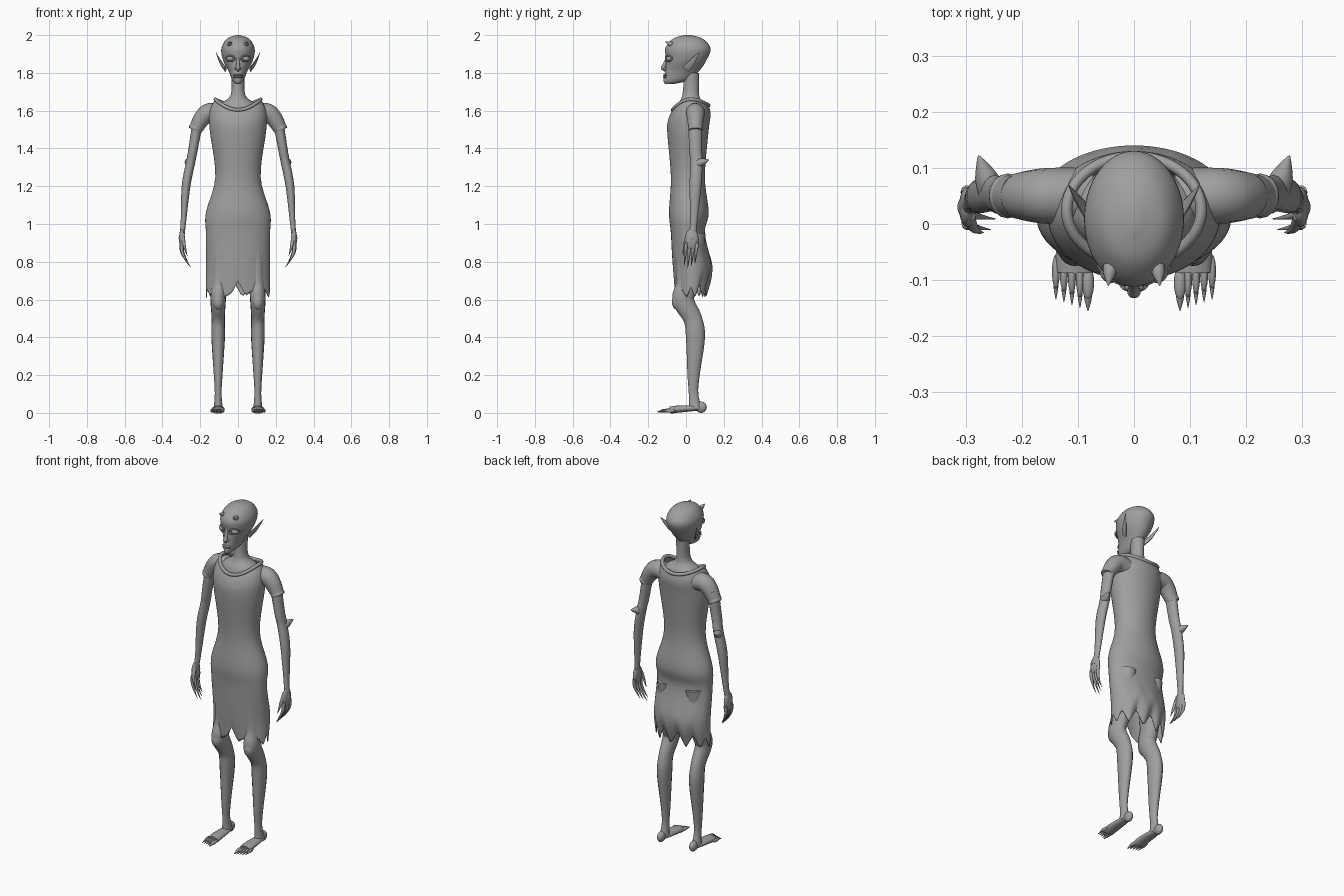
import bpy, bmesh, math
from mathutils import Vector, Matrix

cube = bpy.data.objects.get("Cube")
if cube:
    bpy.data.objects.remove(cube)

grey = bpy.data.materials.new("plain grey")
grey.use_nodes = True
shade = (.35, .35, .35, 1)
grey.diffuse_color = shade
grey.node_tree.nodes["Principled BSDF"].inputs["Base Color"].default_value = shade
across_x, across_y, across_z = Matrix.Identity(3)
parts = []


def finish(name, bm, mirror):
    """Turn a bmesh into a named grey object, mirrored if paired."""
    bmesh.ops.recalc_face_normals(bm, faces=bm.faces)
    mesh = bpy.data.meshes.new(name)
    bm.to_mesh(mesh)
    bm.free()
    mesh.materials.append(grey)
    part = bpy.data.objects.new(name, mesh)
    bpy.context.collection.objects.link(part)
    if mirror:
        part.modifiers.new("mirror", 'MIRROR')
    parts.append(part)
    return part


def smooth_rows(rows, steps=5):
    """Interpolate rows with a spline through every row."""
    rows = [Vector(row) for row in rows]
    result = []
    for before, start, end, after in zip(rows[:1] + rows, rows, rows[1:], rows[2:] + rows[-1:]):
        leave, arrive = (end - before) / 2, (after - start) / 2
        for step in range(steps):
            t = step / steps
            ease = t * t * (3 - 2 * t)
            result.append(start.lerp(end, ease) + leave * t * (1 - t) ** 2 - arrive * t * t * (1 - t))
    return result + rows[-1:]


def bridge(name, rings, mirror=False, caps=True, closed=False):
    """Join rings of points into a skin."""
    bm = bmesh.new()
    loops = [[bm.verts.new(point) for point in ring] for ring in rings]
    if closed:
        loops.append(loops[0])
    for low, high in zip(loops, loops[1:]):
        for i in range(len(low)):
            bm.faces.new((low[i - 1], low[i], high[i], high[i - 1]))
    if caps and not closed:
        bm.faces.new(loops[0])
        bm.faces.new(loops[-1])
    return finish(name, bm, mirror)


def angles(count):
    return [math.tau * i / count for i in range(count)]


def tube(name, rows, deep=1, across=across_x, sides=16, mirror=True, closed=False):
    """Limb along a path of (x, y, z, radius); deep flattens it."""
    if not closed:
        rows = smooth_rows(rows)
    rings = []
    for i, row in enumerate(rows):
        ahead = rows[(i + 1) % len(rows)] if closed else rows[min(i + 1, len(rows) - 1)]
        behind = rows[i - 1] if closed else rows[max(i - 1, 0)]
        along = (Vector(ahead[:3]) - Vector(behind[:3])).normalized()
        side = (across - along * across.dot(along)).normalized()
        rings.append([Vector(row[:3]) + row[3] * (side * math.cos(a) + along.cross(side) * deep * math.sin(a))
                      for a in angles(sides)])
    return bridge(name, rings, mirror, closed=closed)


def spike(name, base, tip, radius, bow=(0, 0, 0), **options):
    """Tapered point, bent sideways by bow."""
    base, tip, bow = Vector(base), Vector(tip), Vector(bow)
    rows = []
    for t in (0, .4, .8, 1):
        centre = base.lerp(tip, t) + bow * math.sin(math.pi * t)
        rows.append((*centre, radius * max(1 - t * t, .05)))
    tube(name, rows, sides=10, **options)


def ball(name, centre, size, mirror=True):
    bm = bmesh.new()
    bmesh.ops.create_uvsphere(bm, u_segments=20, v_segments=12, radius=1,
                              matrix=Matrix.LocRotScale(Vector(centre), None, Vector(size)))
    finish(name, bm, mirror)


def stack(name, rows, lift=lambda z, a: 0, caps=True):
    """Level oval rings from rows of (z, front y, back y, half width)."""
    rings = []
    for z, front, back, half in smooth_rows(rows):
        rings.append([(half * math.cos(a), (front + back) / 2 + (back - front) / 2 * math.sin(a), z + lift(z, a))
                      for a in angles(72)])
    return bridge(name, rings, caps=caps)


def dress_lift(z, a):
    """Dip the neckline front and back, and tear the hem."""
    facing = math.sin(a)
    dip = max(z - 1.5, 0) * facing * facing * (.35 if facing < 0 else .2)
    tooth = abs(a * 11 / math.pi % 2 - 1) * (.06 + .03 * facing)
    notch = max(.09 - abs(math.cos(a)) / 3, 0) if facing < 0 else 0
    torn = min(max(.85 - z, 0) * 4, 1)
    return torn * max(tooth, notch) - dip


# Ragged dress
neckline = (1.66, -.07, .12, .12)
dress = stack("dress", [(.61, -.06, .11, .17), (.75, -.07, .14, .17), (.95, -.08, .1, .17), (1.06, -.09, .12, .17),
                        (1.25, -.08, .1, .12), (1.5, -.1, .12, .15), (1.6, -.09, .13, .15), neckline],
              dress_lift, caps=False)
cloth = dress.modifiers.new("cloth", 'SOLIDIFY')
cloth.thickness = .005

# Rolled collar on the neckline
height, front, back, half = neckline
tube("collar", [(half * math.cos(a), (front + back) / 2 + (back - front) / 2 * math.sin(a),
                 height + dress_lift(height, a), .01) for a in angles(48)],
     across=across_z, sides=8, mirror=False, closed=True)

# Sleeves and cuffs
tube("sleeve", [(.08, .05, 1.58, .05), (.15, .05, 1.59, .05), (.19, .05, 1.56, .045), (.225, .05, 1.5, .036)],
     across=across_y)
tube("cuff", [(.22, .05, 1.515, .036), (.225, .05, 1.505, .04), (.23, .05, 1.495, .036)],
     across=across_y, deep=.9)

# Neck with upper chest, and bald head with a narrow jaw
stack("neck", [(1.5, -.08, .1, .13), (1.62, -.05, .1, .11), (1.68, -.02, .07, .04), (1.8, -.01, .07, .035)])
stack("head", [(1.74, -.11, -.07, .01), (1.76, -.12, .01, .03), (1.81, -.11, .07, .05), (1.87, -.105, .11, .08),
               (1.93, -.11, .13, .088), (1.98, -.07, .09, .06), (2, -.01, .03, .01)])


def face_y(x):
    """Depth of the face surface at eye level."""
    return -.11 * math.sqrt(1 - (x / .085) ** 2)


# Eyes with raised lids
eye_x, eye_z = .04, 1.875
ball("eye", (eye_x, face_y(eye_x) + .012, eye_z), (.021, .02, .015))
for name, rise in (("upper_lid", .016), ("lower_lid", -.014)):
    arc = []
    for a in angles(16)[:9]:
        x = eye_x - .023 * math.cos(a)
        arc.append((x, face_y(x), eye_z + rise * math.sin(a), .004))
    tube(name, arc, across=across_y, sides=8)

# Nose, lips, brow horns and pointed ears
tube("nose", [(0, -.1, 1.88, .007), (0, -.115, 1.84, .01), (0, -.12, 1.825, .012), (0, -.11, 1.81, .005)],
     mirror=False)
ball("nostril", (.011, -.11, 1.823), (.007, .009, .007))
for name, z in (("upper_lip", 1.788), ("lower_lip", 1.778)):
    ball(name, (0, -.108, z), (.026, .014, .006), mirror=False)
spike("brow_horn", (.042, -.075, 1.95), (.046, -.11, 1.965), .013)
spike("ear", (.066, 0, 1.82), (.117, .07, 1.91), .007, bow=(.003, 0, -.005), deep=3)

# Arms with spiked elbows
tube("arm", [(.21, .05, 1.56, .028), (.237, .05, 1.4, .025), (.25, .055, 1.33, .024),
             (.275, .05, 1.2, .023), (.29, .04, 1, .014), (.3, .03, .92, .015)], deep=1.35)
spike("elbow_spike", (.255, .06, 1.32), (.277, .122, 1.34), .024)

# Hands with long fingers curling inward
ball("palm", (.297, .03, .92), (.015, .036, .055))
for finger in range(4):
    reach = abs(finger - 1)
    y = .002 + .019 * finger
    spike("finger_%d" % finger, (.298, y, .9), (.246 + .009 * reach, y - .012, .765 + .012 * reach),
          .01, bow=(.015, 0, 0))
spike("thumb", (.294, .015, .95), (.268, -.015, .83), .011, bow=(.004, -.008, 0))

# Legs with bony knees
leg_x = .105
tube("leg", [(.09, .02, .95, .06), (.1, .01, .7, .044), (leg_x, -.015, .6, .041), (leg_x, .035, .5, .035),
             (leg_x, .05, .4, .036), (leg_x, .04, .2, .023), (leg_x, .04, .1, .018), (leg_x, .05, .02, .025)],
     deep=1.4)
ball("knee_cap", (leg_x, -.045, .59), (.03, .03, .045))

# Bare feet with clawed toes
ball("heel", (leg_x, .08, .03), (.02, .03, .03))
tube("foot", [(leg_x, .1, .02, .01), (leg_x, .04, .024, .027), (leg_x, -.04, .02, .034), (leg_x, -.085, .014, .034)],
     deep=.55)
for toe in range(5):
    x = .082 + .0143 * toe
    size = .007 if toe else .011
    end = -.155 + .005 * toe
    ball("toe_%d" % toe, (x, end + .05, .012), (size, .03, .01))
    spike("claw_%d" % toe, (x, end + .035, .01), (x, end, .005), size * .7)

# Smooth shading with sharp cap edges
bpy.ops.object.select_all(action='DESELECT')
for part in parts:
    part.select_set(True)
bpy.context.view_layer.objects.active = dress
bpy.ops.object.shade_smooth_by_angle(angle=math.radians(50))
